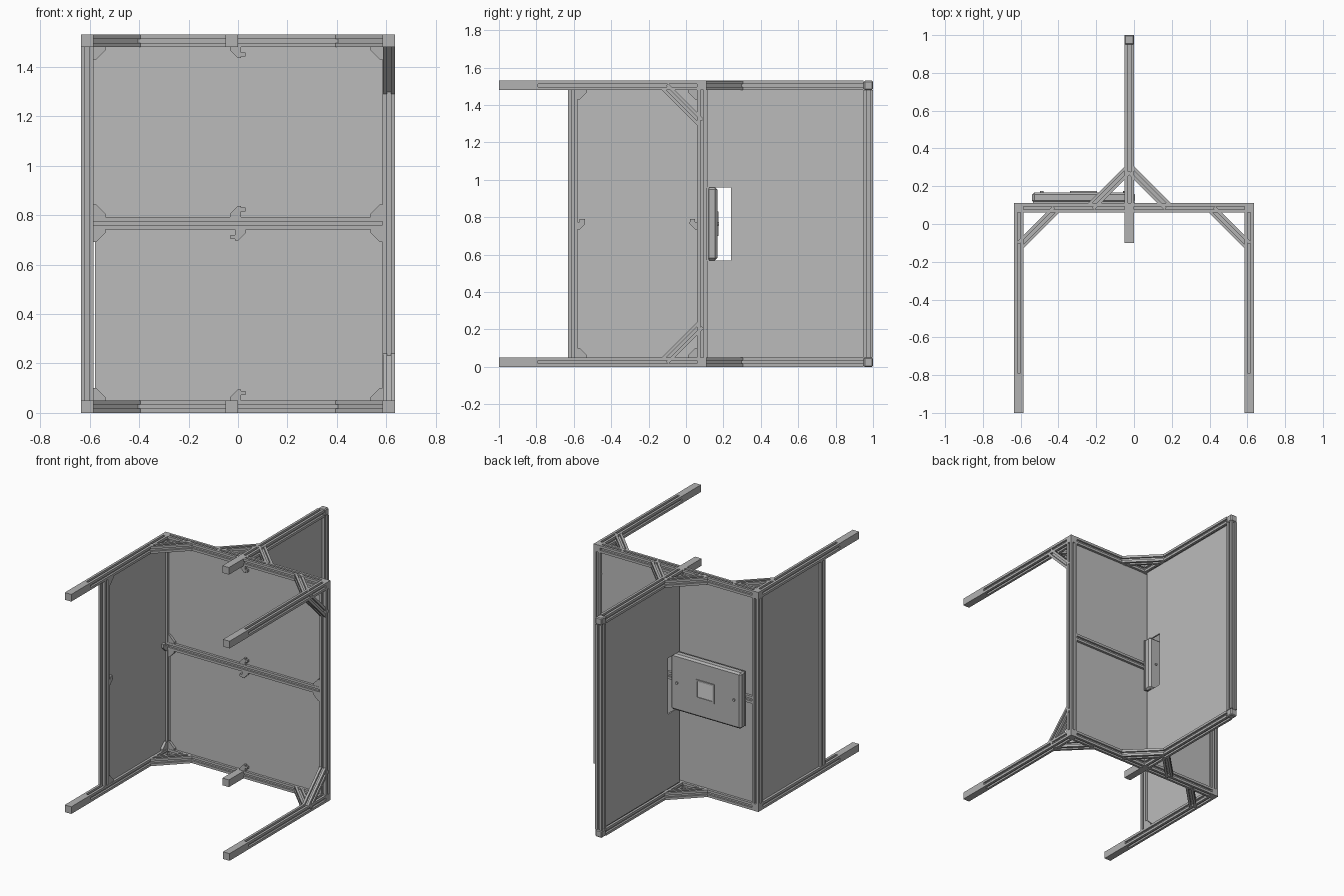
import bpy, bmesh
from mathutils import Vector as V

cube = bpy.data.objects.get("Cube")
if cube:
    bpy.data.objects.remove(cube, do_unlink=True)


def material(name, value):
    m = bpy.data.materials.new(name)
    m.use_nodes = True
    colour = (value, value, value, 1)
    m.diffuse_color = colour
    m.node_tree.nodes["Principled BSDF"].inputs["Base Color"].default_value = colour
    return m


FRAME = material("frame grey", 0.45)
PANEL = material("panel grey", 0.5)
PANE = material("pale grey", 0.7)

H = 0.025                  # half width of a beam
SIDE, BACK, FIN = 0.61, 0.085, -0.025
LOW, HIGH = 0.025, 1.505   # centre heights of the two frames
POST_Y = -0.605            # front post of the side wall


def prism(name, points, depth, mat, bevel=0):
    """Extrude a flat polygon along the depth vector."""
    bm = bmesh.new()
    face = bm.faces.new([bm.verts.new(p) for p in points])
    ext = bmesh.ops.extrude_face_region(bm, geom=[face])
    moved = [e for e in ext["geom"] if isinstance(e, bmesh.types.BMVert)]
    bmesh.ops.translate(bm, verts=moved, vec=V(depth))
    bmesh.ops.recalc_face_normals(bm, faces=bm.faces)
    mesh = bpy.data.meshes.new(name)
    bm.to_mesh(mesh)
    bm.free()
    mesh.materials.append(mat)
    ob = bpy.data.objects.new(name, mesh)
    bpy.context.collection.objects.link(ob)
    if bevel:
        mod = ob.modifiers.new("Bevel", "BEVEL")
        mod.width = bevel
        mod.segments = 1
    return ob


def box(name, lo, hi, mat=FRAME, bevel=0):
    (a, b, c), (d, e, f) = lo, hi
    return prism(name, [(a, b, c), (d, b, c), (d, e, c), (a, e, c)], (0, 0, f - c), mat, bevel)


def block(name, centre, bevel=0):
    c, h = V(centre), V((H, H, H))
    return box(name, c - h, c + h, FRAME, bevel)


def beam(name, start, end, h=H):
    """Square beam with a slot along each of its four sides."""
    a, b = V(start), V(end)
    d = (b - a).normalized()
    up = V((0, 0, 1)) if abs(d.z) < 0.01 else V((1, 0, 0))
    side = d.cross(up)
    g, floor = 0.008, 0.012
    outline = []
    for i in range(4):
        for x, y in ((-h, -h), (-g, -h), (-g, -floor), (g, -floor), (g, -h)):
            for _ in range(i):
                x, y = -y, x
            outline.append(a + side * x + up * y)
    return prism(name, outline, b - a, FRAME)


def brace(name, start, end):
    """Diagonal beam whose ends sink into the beams it joins."""
    a, b = V(start), V(end)
    d = (b - a).normalized() * H
    beam(name, a - d, b + d, H - 0.0005)


def gusset(name, corner, u, v, n, size=0.05):
    """Triangular corner bracket with a clipped tip and a screw head."""
    c, u, v, n = V(corner), V(u), V(v), V(n)
    s, t = size, 0.012
    prism(name, [c, c + u * s, c + u * s + v * t, c + u * t + v * s, c + v * s], n * 0.018, FRAME)
    p = c + u * 0.012 + v * 0.012
    r = 0.006
    prism(name + "_screw", [p, p + u * r, p + u * r + v * r, p + v * r], n * 0.022, FRAME)


# Top and bottom frames
for level, z in (("lower", LOW), ("upper", HIGH)):
    for side, s in (("left", 1), ("right", -1)):
        x = s * SIDE
        beam(f"{level}_{side}_rail", (x, -0.79, z), (x, BACK - H, z))
        box(f"{level}_{side}_handle", (x - H, -1, z - H), (x + H, -0.79, z + H))
        block(f"{level}_{side}_corner", (x, BACK, z))
        beam(f"{level}_{side}_back_rail", (FIN + s * H, BACK, z), (s * (SIDE - H), BACK, z))
        brace(f"{level}_{side}_front_brace", (s * 0.585, -0.095, z), (s * 0.43, 0.06, z))
        brace(f"{level}_{side}_fin_brace", (FIN + s * H, 0.27, z), (FIN + s * 0.185, 0.11, z))
    box(f"{level}_centre_stub", (FIN - H, -0.1, z - H), (FIN + H, BACK + H, z + H))
    beam(f"{level}_fin_rail", (FIN, BACK + H, z), (FIN, 0.95, z))
    block(f"{level}_fin_corner", (FIN, 0.975, z), 0.006)

# Upright posts and middle rail
z0, z1 = LOW + H, HIGH - H
for name, x, y in (("left_post", SIDE, BACK), ("right_post", -SIDE, BACK),
                   ("wall_front_post", -SIDE, POST_Y), ("fin_post", FIN, 0.975)):
    beam(name, (x, y, z0), (x, y, z1))
beam("middle_rail", (-SIDE + H, BACK, 0.767), (SIDE - H, BACK, 0.767))

# Upright braces on the open side
brace("left_upper_brace", (SIDE, 0.06, 1.325), (SIDE, -0.095, z1))
brace("left_lower_brace", (SIDE, 0.06, 0.205), (SIDE, -0.095, z0))

# Panels held in the beam slots
T = 0.005
box("upper_back_panel", (-0.59, BACK - T, 0.767), (0.59, BACK + T, z1 + T), PANEL)
box("lower_back_panel", (-0.578, BACK - T, z0 - T), (0.59, BACK + T, 0.767), PANEL)
box("wall_panel", (-SIDE - T, POST_Y + H - T, z0 - T), (-SIDE + T, 0.065, z1 + T), PANEL)

# Fin panel with a notch for the control box
fin_outline = [(0.112, z0), (0.96, z0), (0.96, z1), (0.112, z1),
               (0.112, 0.96), (0.24, 0.96), (0.24, 0.57), (0.112, 0.57)]
prism("fin_panel", [(FIN - T, y, z) for y, z in fin_outline], (2 * T, 0, 0), PANEL)

# Corner brackets and panel clips on the back panels
X, Y, Z = V((1, 0, 0)), V((0, 1, 0)), V((0, 0, 1))
for i, (z, s, clip) in enumerate(((z0, 1, 1), (0.742, -1, -1), (0.792, 1, 1), (z1, -1, 1))):
    for side, d in (("left", 1), ("right", -1)):
        gusset(f"{side}_bracket_{i}", (d * 0.585, 0.062, z), -X * d, Z * s, Y)
    gusset(f"centre_clip_{i}", (clip * 0.012, 0.062, z), -X * clip, Z * s, Y, 0.045)
    zc = z + s * 0.03
    xs = sorted((clip * 0.012, clip * 0.03))
    box(f"clip_knob_{i}", (xs[0], 0.06, zc - 0.008), (xs[1], 0.076, zc + 0.008))

# Corner brackets and panel clips on the side wall
for end, y, d in (("front", POST_Y + H, 1), ("back", 0.06, -1)):
    for level, z, s in (("lower", z0, 1), ("upper", z1, -1)):
        gusset(f"wall_{end}_{level}_bracket", (-0.587, y, z), Y * d, Z * s, -X)
    gusset(f"wall_{end}_clip", (-0.587, y, 0.775), Y * d, -Z, -X, 0.04)
    yc = y + d * 0.025
    box(f"wall_{end}_clip_knob", (-0.604, yc - 0.014, 0.775), (-0.588, yc + 0.014, 0.79))

# Control box on the back
box("control_box_flange", (-0.535, 0.108, 0.575), (0.004, 0.12, 0.955))
box("control_box", (-0.54, 0.112, 0.57), (0.004, 0.168, 0.96), FRAME, 0.012)
sx, sz, w, h = -0.268, 0.765, 0.065, 0.06
box("screen", (sx - w, 0.16, sz - h), (sx + w, 0.17, sz + h), PANE)
for s in (-1, 1):
    box("screen_rim_side", (sx + s * w - 0.006, 0.16, sz - h - 0.006),
        (sx + s * w + 0.006, 0.175, sz + h + 0.006))
    box("screen_rim_edge", (sx - w, 0.16, sz + s * h - 0.006), (sx + w, 0.175, sz + s * h + 0.006))
    bpy.ops.mesh.primitive_cylinder_add(vertices=16, radius=0.009, depth=0.012,
                                        location=(sx + s * 0.22, 0.17, sz), rotation=(1.5708, 0, 0))
    knob = bpy.context.object
    knob.name = "box_knob"
    knob.data.materials.append(FRAME)
    bpy.ops.object.shade_smooth_by_angle()
